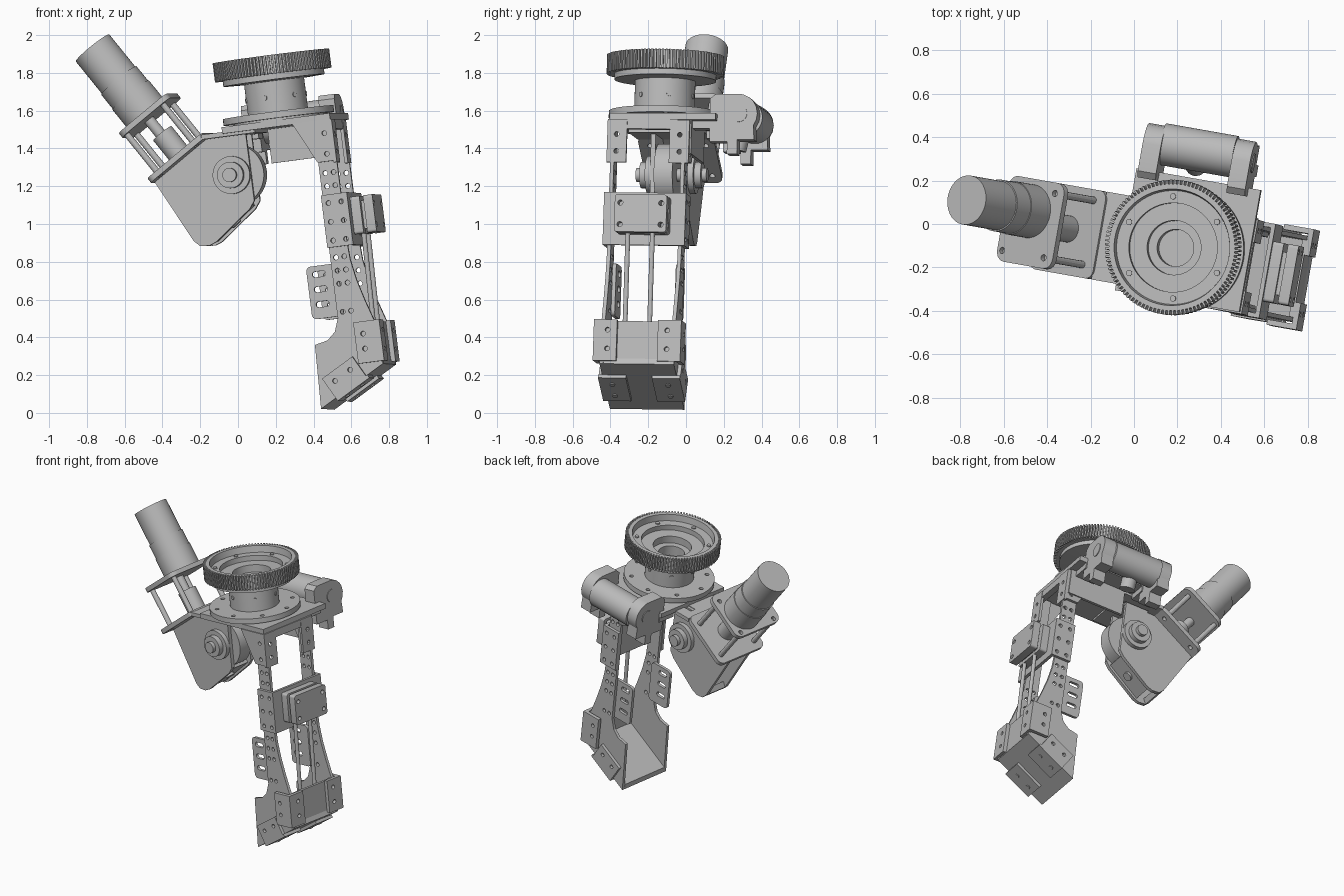
import bpy, bmesh, math
from mathutils import Matrix, Vector

if "Cube" in bpy.data.objects:
    bpy.data.objects.remove(bpy.data.objects["Cube"])

grey = bpy.data.materials.new("plain_grey")
grey.use_nodes = True
grey.diffuse_color = (0.5, 0.5, 0.5, 1)
grey.node_tree.nodes["Principled BSDF"].inputs["Base Color"].default_value = (0.5, 0.5, 0.5, 1)

# Tilted frame of the whole assembly, origin at the gear top centre
FRAME = (Matrix.Translation((0.174, -0.107, 1.889))
         @ Matrix.Rotation(math.radians(-10), 4, 'Z') @ Matrix.Rotation(math.radians(-7.4), 4, 'Y'))
# Frame of the slanted motor, z along its shaft
MOTOR = FRAME @ Matrix.Translation((-0.56, 0, -0.463)) @ Matrix.Rotation(math.radians(-32), 4, 'Y')
# Frame of the leg, slightly rolled
LEG = FRAME @ Matrix.Translation((0.01, -0.022, 0)) @ Matrix.Rotation(math.radians(-0.7), 4, 'X')
PLANES = {
    'top': Matrix.Identity(4),
    'side': Matrix(((1, 0, 0, 0), (0, 0, -1, 0), (0, 1, 0, 0), (0, 0, 0, 1))),
    'front': Matrix(((0, 0, 1, 0), (1, 0, 0, 0), (0, 1, 0, 0), (0, 0, 0, 1))),
}


def add(name, mesh, matrix):
    ob = bpy.data.objects.new(name, mesh)
    bpy.context.collection.objects.link(ob)
    ob.matrix_world = matrix
    mesh.materials.clear()
    mesh.materials.append(grey)
    bpy.ops.object.select_all(action='DESELECT')
    ob.select_set(True)
    bpy.context.view_layer.objects.active = ob
    bpy.ops.object.shade_smooth_by_angle(angle=math.radians(25))
    return ob


def rect(x0, y0, x1, y1, r=0.0):
    if not r:
        return [(x0, y0), (x1, y0), (x1, y1), (x0, y1)]
    pts = []
    corners = [(x1 - r, y1 - r), (x0 + r, y1 - r), (x0 + r, y0 + r), (x1 - r, y0 + r)]
    for i, (cx, cy) in enumerate(corners):
        for k in range(6):
            t = math.pi / 2 * (i + k / 5)
            pts.append((cx + r * math.cos(t), cy + r * math.sin(t)))
    return pts


def circle(x, y, r=0.013, n=16):
    return [(x + r * math.cos(math.tau * i / n), y + r * math.sin(math.tau * i / n)) for i in range(n)]


def plate(name, plane, outline, lo, hi, holes=(), frame=FRAME):
    """Outline with holes, extruded from lo to hi along the plane's normal axis."""
    cu = bpy.data.curves.new(name, 'CURVE')
    cu.dimensions, cu.fill_mode, cu.extrude = '2D', 'BOTH', abs(hi - lo) / 2
    for loop in [outline, *[h if isinstance(h, list) else circle(*h) for h in holes]]:
        sp = cu.splines.new('POLY')
        sp.points.add(len(loop) - 1)
        for p, (x, y) in zip(sp.points, loop):
            p.co = (x, y, 0, 1)
        sp.use_cyclic_u = True
    tmp = bpy.data.objects.new(name + "_outline", cu)
    bpy.context.collection.objects.link(tmp)
    mesh = bpy.data.meshes.new_from_object(tmp.evaluated_get(bpy.context.evaluated_depsgraph_get()))
    bpy.data.objects.remove(tmp)
    mid = (lo + hi) / 2
    shift = {'top': (0, 0, mid), 'side': (0, mid, 0), 'front': (mid, 0, 0)}[plane]
    return add(name, mesh, frame @ Matrix.Translation(shift) @ PLANES[plane])


def rod(name, p0, p1, r, frame=FRAME, n=40):
    p0, p1 = Vector(p0), Vector(p1)
    bm = bmesh.new()
    bmesh.ops.create_cone(bm, cap_ends=True, segments=n, radius1=r, radius2=r, depth=(p1 - p0).length)
    mesh = bpy.data.meshes.new(name)
    bm.to_mesh(mesh)
    turn = (p1 - p0).to_track_quat('Z', 'Y').to_matrix().to_4x4()
    return add(name, mesh, frame @ Matrix.Translation((p0 + p1) / 2) @ turn)


def lathe(name, profile, steps=80):
    bm = bmesh.new()
    vs = [bm.verts.new((r, 0, z)) for r, z in profile]
    es = [bm.edges.new(e) for e in zip(vs, vs[1:])]
    bmesh.ops.spin(bm, geom=vs + es, axis=(0, 0, 1), cent=(0, 0, 0), steps=steps, angle=math.tau)
    bmesh.ops.remove_doubles(bm, verts=bm.verts, dist=0.0003)
    bmesh.ops.recalc_face_normals(bm, faces=bm.faces)
    mesh = bpy.data.meshes.new(name)
    bm.to_mesh(mesh)
    return add(name, mesh, FRAME)


def ring(radius, n, r=0.013, start=0.0):
    return [(radius * math.cos(start + math.tau * i / n), radius * math.sin(start + math.tau * i / n), r)
            for i in range(n)]


# Ring gear, hub and turntable flange
lathe("gear_hub", [(0, -.2), (.085, -.2), (.085, -.13), (.125, -.13), (.125, -.08), (.205, -.08), (.205, -.045),
                   (.262, -.045), (.268, 0), (.292, 0), (.292, -.1), (.27, -.1), (.27, -.13), (.16, -.135),
                   (.16, -.3), (0, -.3)])
bm = bmesh.new()
for i in range(100):
    bmesh.ops.create_cube(bm, size=1, matrix=Matrix.Rotation(math.tau * i / 100, 4, 'Z')
                          @ Matrix.Translation((.299, 0, -.05)) @ Matrix.Diagonal((.024, .0095, .1, 1)))
teeth = bpy.data.meshes.new("gear_teeth")
bm.to_mesh(teeth)
add("gear_teeth", teeth, FRAME)
for x, y, r in ring(.235, 6, .014, math.radians(40)):
    rod("gear_screw", (x, y, -.05), (x, y, -.037), r, n=12)
for i in range(6):
    t = math.tau * (i + .3) / 6
    d = Vector((math.cos(t), math.sin(t), 0))
    rod("hub_screw", d * .15 + Vector((0, 0, -.22)), d * .165 + Vector((0, 0, -.22)), .013, n=12)
plate("turntable_flange", 'top', circle(0, 0, .295, 64), -.335, -.3, ring(.25, 8, .014, .2))
plate("deck", 'top', rect(-.27, -.24, .315, .33), -.38, -.345)
plate("deck_spacer", 'top', circle(0, 0, .24, 48), -.35, -.33)
plate("deck_rear_wall", 'side', rect(-.1, -.56, .3, -.37), .18, .2)

# Gearbox side plates with bosses, cover and end plates
cheek = [(-.7, -.56), (-.37, -.375), (-.17, -.375), (-.17, -.75), (-.2, -.79), (-.4, -.94),
         (-.44, -.955), (-.49, -.95), (-.52, -.92)]
for s in (-1, 1):
    plate("gearbox_cheek", 'side', cheek, s * .075, s * .1)
    rod("axle_boss", (-.27, s * .09, -.6), (-.27, s * .13, -.6), .1)
    rod("axle_collar", (-.27, s * .12, -.6), (-.27, s * .165, -.6), .07)
    rod("axle_end", (-.27, s * .16, -.6), (-.27, s * .19, -.6), .037)
rod("axle", (-.27, -.13, -.6), (-.27, .13, -.6), .035)
rod("worm_wheel", (-.27, -.07, -.6), (-.27, .03, -.6), .165, n=64)
plate("gearbox_cover", 'top', rect(-.39, -.21, -.1, .2), -.395, -.37, [rect(-.33, .08, -.15, .12)])
plate("gearbox_floor", 'side', [(-.42, -.935), (-.2, -.77), (-.215, -.745), (-.435, -.91)], -.08, .08)
rod("floor_screw", (-.31, 0, -.84), (-.295, 0, -.86), .03, n=20)
plate("gearbox_crossbar", 'side', [(-.52, -.92), (-.49, -.95), (-.47, -.915), (-.5, -.885)], -.08, .08)

# Slanted motor on its stand-off frame
corners = [(x, y, .015) for x in (-.12, .13) for y in (-.15, .15)]
plate("motor_base", 'top', rect(-.18, -.21, .2, .2, .04), -.035, -.005, corners, MOTOR)
plate("motor_flange", 'top', rect(-.15, -.2, .185, .2, .05), .25, .28, corners, MOTOR)
for x, y, r in corners:
    rod("standoff", (x, y, -.01), (x, y, .255), .017, MOTOR, 12)
rod("motor_gearhead", (0, .05, .28), (0, .05, .42), .124, MOTOR, 48)
rod("motor_middle", (0, .05, .42), (0, .05, .52), .12, MOTOR, 48)
rod("motor_can", (0, .05, .52), (0, .05, .743), .114, MOTOR, 48)
rod("motor_shaft", (0, 0, .1), (0, 0, .26), .03, MOTOR, 20)
rod("shaft_coupling", (.01, 0, -.02), (.01, 0, .15), .062, MOTOR, 32)

# Horizontal actuator behind the deck
rod("actuator_can", (-.17, .46, -.35), (.17, .46, -.35), .097, n=48)
bracket = [(.29, -.26), (.32, -.235), (.45, -.235)] + [
    (.44 + .105 * math.sin(t), -.34 + .105 * math.cos(t)) for t in (.3, .6, .9, 1.2, 1.57, 1.9, 2.2)] + [
    (.53, -.48), (.44, -.48), (.44, -.555), (.385, -.555), (.385, -.49), (.29, -.49)]
for s in (-1, 1):
    mid = .21 * s + .005
    plate("actuator_bracket", 'front', bracket, mid - .043, mid + .043)
    rod("actuator_pivot", (mid + s * .04, .445, -.34), (mid + s * .048, .445, -.34), .045, n=24)
    plate("bracket_foot", 'top', rect(mid - .05, .2, mid + .05, .33), -.42, -.375)
rod("actuator_outlet", (-.02, .425, -.35), (-.02, .39, -.5), .05, n=24)

# Leg side plates, tabs and angle brackets, mirrored
leg = [(.21, -.39), (.31, -.39), (.31, -1.04), (.315, -1.13), (.335, -1.24), (.365, -1.35), (.4, -1.46),
       (.42, -1.49), (.42, -1.7), (.06, -1.895), (.07, -1.555), (.14, -1.54), (.185, -1.5), (.21, -1.43)]
leg_holes = [(x, c) for c in (-.66, -.73, -1.11, -1.18, -1.25, -1.4) for x in (.24, .285)]
tab_slots = [rect(.1, c, .17, c + .03, .013) for c in (-1.2, -1.28, -1.36)]
sole = Vector((.36, .195)).normalized()
up = Vector((-sole.y, sole.x))
o = Vector((.148, -1.848))
for s in (-1, 1):
    plate("leg_side", 'side', leg, s * .18, s * .2, leg_holes, LEG)
    plate("leg_tab", 'side', rect(.07, -1.42, .24, -1.14, .025), s * .16, s * .18, tab_slots, LEG)
    plate("hip_gusset", 'side', [(.1, -.38), (.31, -.38), (.31, -.6), (.21, -.6)],
          s * .2, s * .22, [(.265, -.45), (.265, -.56)], LEG)
    plate("hip_angle", 'front', rect(s * .115, -.61, s * .22, -.38), .295, .313,
          [(s * .17, -.46), (s * .17, -.55)], LEG)
    plate("knee_side", 'side', rect(.205, -1.055, .345, -.775), s * .2, s * .22,
          [(x, c) for x in (.24, .31) for c in (-.82, -.92, -1.02)], LEG)
    plate("ankle_side", 'side', rect(.295, -1.685, .435, -1.465), s * .21, s * .235, [(.34, -1.53), (.34, -1.61)], LEG)
    plate("ankle_angle", 'front', rect(s * .11, -1.685, s * .235, -1.465), .41, .435,
          [(s * .16, -1.52), (s * .16, -1.62)], LEG)
    strip = [o, o + sole * .2, o + sole * .2 + up * .125, o + up * .125]
    plate("sole_side", 'side', [tuple(p) for p in strip], s * .2, s * .22,
          [tuple(o + sole * d + up * .075) for d in (.05, .15)], LEG)
    # Angle plate under the sole
    under = [o, o + sole * .21, o + sole * .21 - up * .02, o - up * .02]
    plate("sole_angle", 'side', [tuple(p) for p in under], s * .07, s * .22, (), LEG)
    for d in (.05, .15):
        p = o + sole * d
        q = p - up * .026
        rod("sole_screw", (p.x, s * .15, p.y), (q.x, s * .15, q.y), .014, LEG, 12)
    rod("tendon_rod", (.385, s * .066 - .012, -.95), (.375, s * .066 - .012, -1.5), .013, LEG, 12)

# Cross members, knee pad and foot walls
plate("hip_crossbar", 'front', rect(-.22, -.43, .22, -.38), .27, .31, (), LEG)
plate("knee_front", 'front', rect(-.22, -1.055, .22, -.775), .325, .345, (), LEG)
pad_holes = [(b, c, .014) for b in (-.11, .11) for c in (-.845, -.96)]
plate("knee_pad_base", 'front', rect(-.14, -1, .14, -.8, .015), .345, .395, (), LEG)
plate("knee_pad_core", 'front', rect(-.1, -.975, .1, -.825), .395, .415, (), LEG)
plate("knee_pad", 'front', rect(-.14, -1, .14, -.8, .015), .415, .465, pad_holes, LEG)
plate("foot_front", 'front', rect(-.18, -1.7, .18, -1.47), .39, .41, (), LEG)
plate("foot_sole", 'side', [(.06, -1.895), (.42, -1.7), (.41, -1.67), (.06, -1.86)], -.18, .18, (), LEG)
